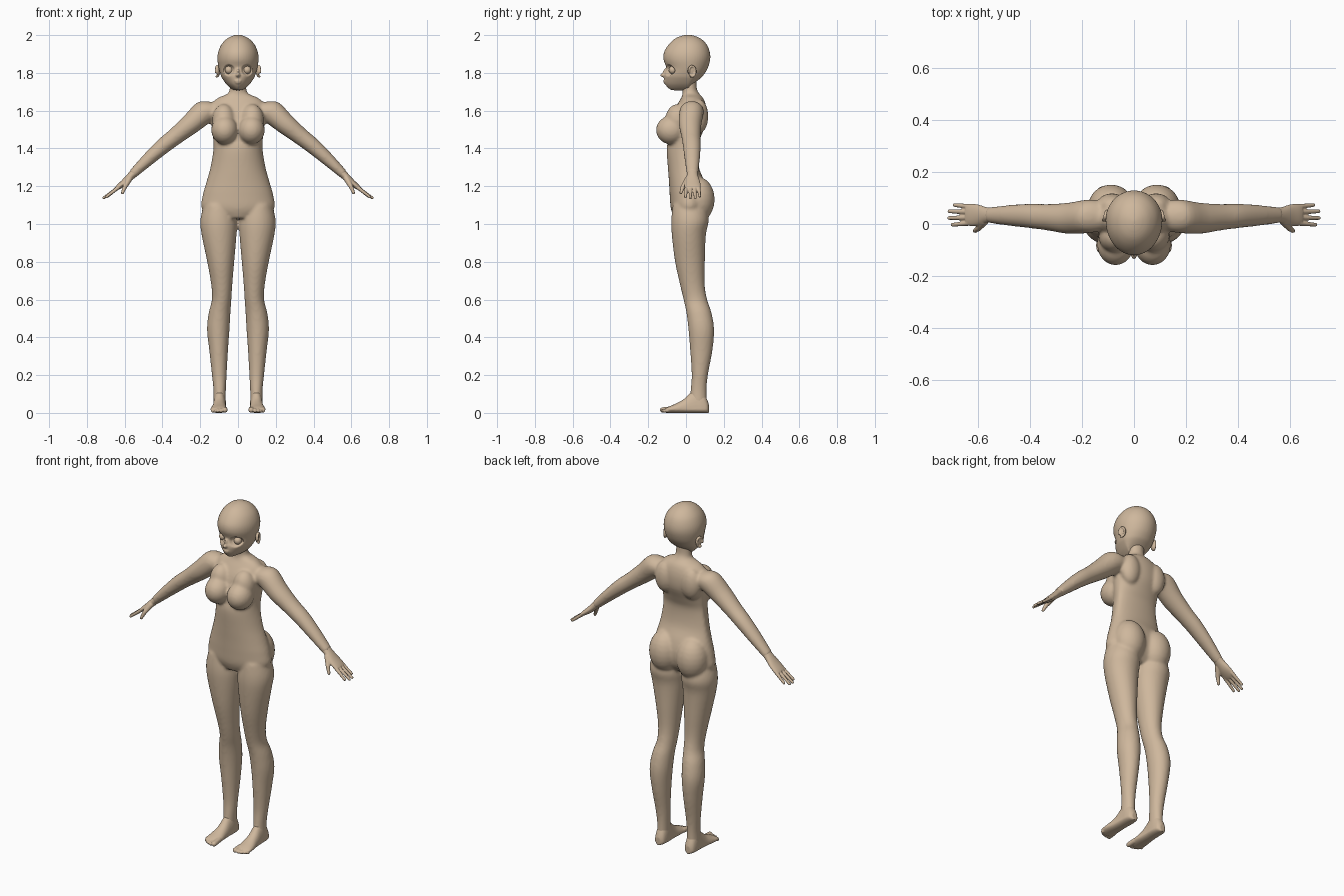
import bpy, bmesh, math
from mathutils import Vector, Matrix

if "Cube" in bpy.data.objects:
    bpy.data.objects.remove(bpy.data.objects["Cube"])

skin = bpy.data.materials.new("tan_skin")
skin.diffuse_color = (0.62, 0.475, 0.335, 1)
skin.use_nodes = True
skin.node_tree.nodes["Principled BSDF"].inputs["Base Color"].default_value = skin.diffuse_color
X, Y, Z = Vector((1, 0, 0)), Vector((0, 1, 0)), Vector((0, 0, 1))


def spline(rows, n=5):
    """Catmull-Rom interpolation of rows of numbers."""
    out = []
    for i in range(len(rows) - 1):
        a, b, c, d = (rows[max(i - 1, 0)], rows[i], rows[i + 1],
                      rows[min(i + 2, len(rows) - 1)])
        for k in range(n):
            t = k / n
            out.append([0.5 * (2 * q + (r - p) * t + (2 * p - 5 * q + 4 * r - s) * t * t
                               + (3 * q - p - 3 * r + s) * t ** 3)
                        for p, q, r, s in zip(a, b, c, d)])
    return out + [list(rows[-1])]


def loft(bm, rows, u, v, seg=32, n=4):
    """Rows: centre x, y, z, radius along u, radius along +v, radius along -v."""
    rings = []
    for x, y, z, a, bp, bn in spline(rows, n):
        ring = []
        for i in range(seg):
            t = 2 * math.pi * i / seg
            s = math.sin(t)
            p = Vector((x, y, z)) + u * (max(a, .0005) * math.cos(t)) \
                + v * (max(bp if s > 0 else bn, .0005) * s)
            ring.append(bm.verts.new(p))
        rings.append(ring)
    bm.faces.new(rings[0])
    bm.faces.new(rings[-1][::-1])
    for r0, r1 in zip(rings, rings[1:]):
        for i in range(seg):
            j = (i + 1) % seg
            bm.faces.new((r0[i], r1[i], r1[j], r0[j]))


def blob(bm, c, r, angle=0, seg=20):
    """Ellipsoid, optionally turned about z."""
    m = Matrix.Rotation(angle, 3, 'Z')
    rows = []
    for i in range(13):
        t = math.pi * (i / 12 - .5)
        k = math.cos(t)
        rows.append((c[0], c[1], c[2] + r[2] * math.sin(t), r[0] * k, r[1] * k, r[1] * k))
    loft(bm, rows, m @ X, m @ Y, seg, 1)


def finger(bm, p, q, r0, r1):
    """Tapered tube with round ends."""
    p, q = Vector(p), Vector(q)
    w = (q - p).normalized()
    u = w.orthogonal().normalized()
    rows = []
    for c, r, angles in ((p, r0, (-90, -60, -30, 0)), (q, r1, (0, 30, 60, 90))):
        for t in map(math.radians, angles):
            k = r * math.cos(t)
            rows.append((*(c + w * r * math.sin(t)), k, k, k))
    loft(bm, rows, u, w.cross(u), 12, 1)


def finish(bm, name, voxel=None, smooth=0):
    bmesh.ops.recalc_face_normals(bm, faces=bm.faces[:])
    me = bpy.data.meshes.new(name)
    bm.to_mesh(me)
    bm.free()
    ob = bpy.data.objects.new(name, me)
    bpy.context.collection.objects.link(ob)
    bpy.context.view_layer.objects.active = ob
    if voxel:
        m = ob.modifiers.new("fuse", 'REMESH')
        m.mode, m.voxel_size = 'VOXEL', voxel
        bpy.ops.object.modifier_apply(modifier="fuse")
        m = ob.modifiers.new("soften", 'SMOOTH')
        m.factor, m.iterations = 0.5, smooth
        bpy.ops.object.modifier_apply(modifier="soften")
    ob.data.materials.clear()
    ob.data.materials.append(skin)
    count = len(ob.data.polygons)
    ob.data.polygons.foreach_set("use_smooth", [True] * count)
    return ob


def mirror(ob, name):
    me = ob.data.copy()
    me.transform(Matrix.Diagonal((-1, 1, 1, 1)))
    me.flip_normals()
    bpy.context.collection.objects.link(bpy.data.objects.new(name, me))


# Body: torso and neck (z, half width, front y, back y)
bm = bmesh.new()
torso = [(1.03, .11, -.06, .07), (1.08, .19, -.08, .105), (1.15, .187, -.086, .115),
         (1.22, .168, -.09, .10), (1.30, .146, -.096, .068), (1.40, .13, -.102, .06),
         (1.46, .133, -.09, .078), (1.53, .14, -.085, .106), (1.59, .148, -.068, .111),
         (1.635, .14, -.045, .104), (1.668, .105, -.025, .09), (1.69, .055, -.018, .07),
         (1.72, .044, -.02, .057), (1.78, .044, -.02, .057)]
loft(bm, [(0, .02, z, w, .02 - f, b - .02) for z, w, f, b in torso], X, -Y, 48)

# Legs (z, inner x, outer x, front y, back y)
leg = [(1.10, .03, .18, -.07, .10), (1.02, .006, .20, -.078, .12), (.94, .008, .192, -.075, .105),
       (.80, .02, .163, -.058, .10), (.68, .03, .142, -.032, .099), (.60, .035, .138, -.013, .112),
       (.53, .04, .155, .002, .135), (.44, .045, .164, .013, .149), (.33, .053, .152, .022, .14),
       (.20, .06, .138, .03, .116), (.12, .064, .13, .024, .109), (.05, .066, .13, .02, .11)]
# Arms (x, y, z, radius in y, radius across)
arm = [(.10, .03, 1.605, .05, .055), (.17, .03, 1.597, .064, .064), (.25, .022, 1.53, .06, .055),
       (.33, .026, 1.465, .051, .046), (.40, .031, 1.41, .047, .042),
       (.48, .033, 1.338, .040, .034), (.56, .034, 1.262, .030, .024)]
for s in (-1, 1):
    loft(bm, [(s * (i + o) / 2, (f + b) / 2, z, (o - i) / 2, (b - f) / 2, (b - f) / 2)
              for z, i, o, f, b in leg], X, -Y)
    loft(bm, [(s * x, y, z, a, b, b) for x, y, z, a, b in arm], Y, Vector((s * .66, 0, .75)))
    # Hips, chest and shoulder blades
    blob(bm, (s * .088, .062, 1.13), (.09, .09, .12), 0, 32)
    blob(bm, (s * .071, -.078, 1.497), (.071, .081, .076), 0, 32)
    blob(bm, (s * .075, -.045, 1.55), (.062, .065, .085), 0, 32)
    blob(bm, (s * .085, .07, 1.57), (.06, .048, .09), 0, 32)
finish(bm, "body", .008, 7)

# Head (z, half width, front y, back y)
bm = bmesh.new()
skull = [(1.708, .018, -.075, -.03), (1.718, .038, -.092, .0), (1.74, .062, -.11, .035),
         (1.77, .083, -.116, .075), (1.79, .092, -.115, .094), (1.825, .102, -.104, .115),
         (1.87, .109, -.119, .128), (1.91, .105, -.116, .126), (1.95, .088, -.092, .11),
         (1.98, .06, -.06, .08), (1.996, .03, -.025, .045), (2.002, .003, .008, .014)]
loft(bm, [(0, .015, z, w, .015 - f, b - .015) for z, w, f, b in skull], X, -Y, 48)
# Nose and lips
blob(bm, (0, -.118, 1.788), (.012, .018, .011))
blob(bm, (0, -.108, 1.802), (.008, .015, .022))
blob(bm, (0, -.108, 1.758), (.021, .013, .006))
blob(bm, (0, -.106, 1.748), (.017, .013, .006))
head = finish(bm, "head", .005, 3)
# Eye sockets pushed into the face
for v in head.data.vertices:
    d = math.hypot(abs(v.co.x) - .048, v.co.z - 1.815)
    if v.co.y < -.03 and d < .03:
        v.co.y += .016 * min(1, (.03 - d) / .008)

# Eyeballs
bm = bmesh.new()
blob(bm, (.048, -.07, 1.815), (.0215, .0215, .0215))
mirror(finish(bm, "right_eye"), "left_eye")

# Ears: rim around a shallow bowl
bm = bmesh.new()
turn = Matrix.Rotation(.3, 3, 'Z')
blob(bm, (.104, .03, 1.81), (.008, .021, .03), .3)
rim = []
for i in range(14):
    t = math.radians(-110 + i * 23)
    rim.append(Vector((.106, .03, 1.808))
               + turn @ Vector((.006, .019 * math.cos(t), .028 * math.sin(t))))
for p, q in zip(rim, rim[1:]):
    finger(bm, p, q, .006, .006)
mirror(finish(bm, "right_ear", .0035, 2), "left_ear")

# Hands: flat palm, four fingers and a thumb
bm = bmesh.new()
palm = [(.535, .034, 1.285, .029, .024), (.565, .034, 1.256, .03, .021),
        (.60, .034, 1.222, .041, .018), (.63, .035, 1.198, .043, .014),
        (.645, .035, 1.187, .038, .010)]
loft(bm, [(x, y, z, a, b, b) for x, y, z, a, b in palm], Y, Vector((.6, 0, .8)))
for y0, y1, x1, z1 in ((.066, .073, .69, 1.147), (.046, .049, .71, 1.138),
                       (.025, .023, .711, 1.138), (.004, -.003, .698, 1.143)):
    finger(bm, (.625, y0, 1.2), (x1, y1, z1), .0105, .0075)
finger(bm, (.575, .012, 1.24), (.598, -.016, 1.198), .017, .012)
finger(bm, (.598, -.016, 1.198), (.612, -.027, 1.165), .012, .008)
mirror(finish(bm, "right_hand", .0035, 2), "left_hand")

# Feet: arched wedge with five toes (y, centre x, half width, top z)
bm = bmesh.new()
foot = [(.121, .097, .014, .045), (.11, .097, .028, .075), (.085, .097, .034, .125),
        (.055, .097, .035, .135), (.025, .098, .035, .108), (-.01, .099, .037, .074),
        (-.05, .101, .042, .051), (-.085, .102, .044, .036), (-.105, .102, .04, .026)]
loft(bm, [(x, y, .02, w, h - .02, .021) for y, x, w, h in foot], X, Z)
for x, y, r in ((.069, -.124, .0145), (.09, -.124, .0105), (.107, -.119, .010),
                (.122, -.111, .0095), (.135, -.1, .009)):
    finger(bm, (x * .9 + .01, -.075, .02), (x, y, r + .001), r * 1.05, r)
ob = finish(bm, "right_foot", .004, 2)
for v in ob.data.vertices:
    v.co.z = max(v.co.z, 0)
mirror(ob, "left_foot")
